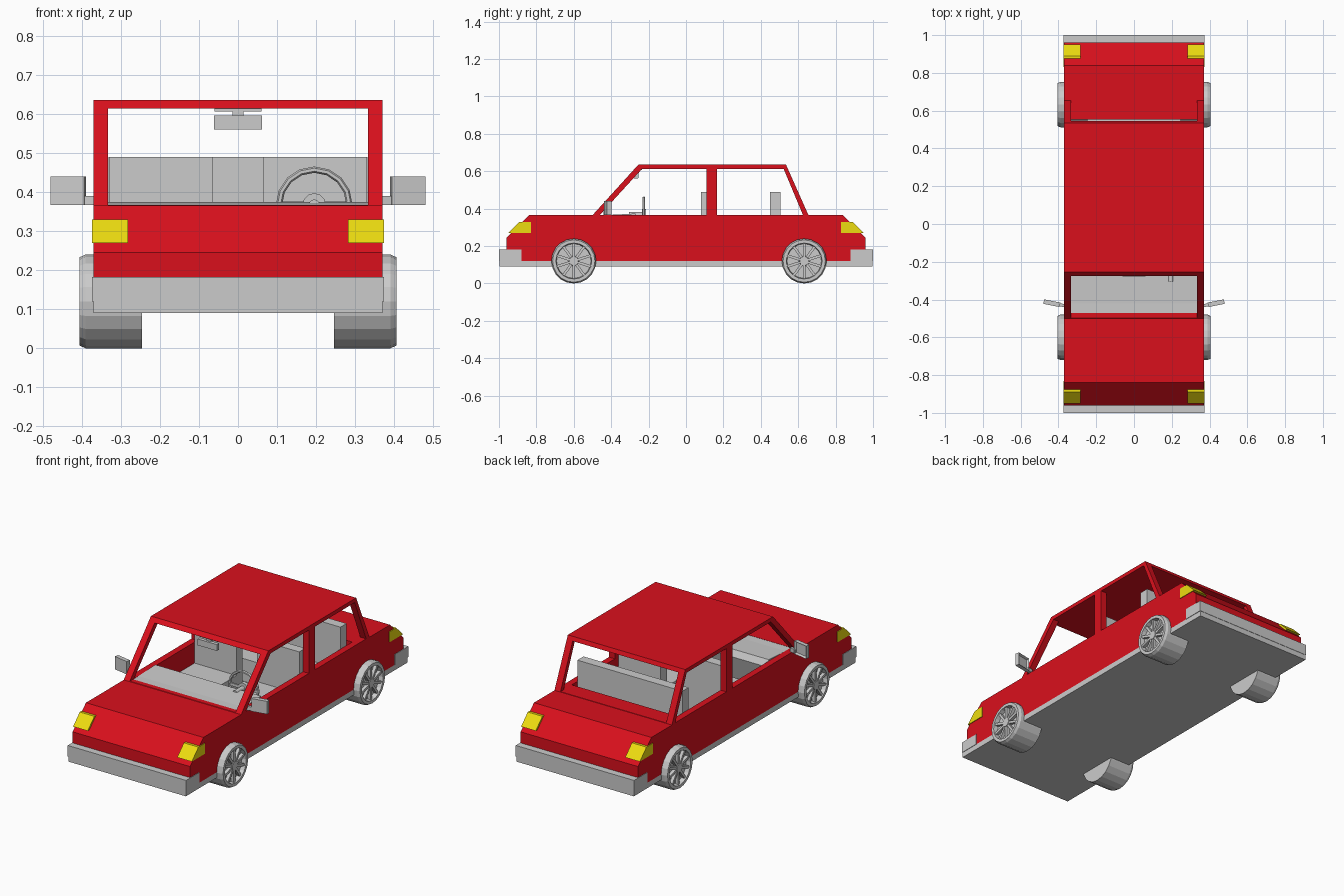
import bpy, bmesh
from math import pi, sin, cos, radians
from mathutils import Matrix, Vector

if "Cube" in bpy.data.objects:
    bpy.data.objects.remove(bpy.data.objects["Cube"])


def material(name, rgb):
    m = bpy.data.materials.new(name)
    m.diffuse_color = (*rgb, 1)
    m.use_nodes = True
    m.node_tree.nodes["Principled BSDF"].inputs["Base Color"].default_value = m.diffuse_color
    return m


RED = material("red_paint", (0.70, 0.005, 0.012))
YELLOW = material("yellow_lamp", (0.85, 0.72, 0.005))
CYAN = material("cyan_glass", (0.1, 0.65, 0.7))


def finish(name, bm, mat=None):
    bmesh.ops.recalc_face_normals(bm, faces=bm.faces)
    me = bpy.data.meshes.new(name)
    bm.to_mesh(me)
    bm.free()
    ob = bpy.data.objects.new(name, me)
    bpy.context.collection.objects.link(ob)
    if mat:
        me.materials.append(mat)
    return ob


def prism(name, pts, x0, x1, mat=None):
    """Extrude a (y, z) side profile from x0 to x1."""
    bm = bmesh.new()
    f = bm.faces.new([bm.verts.new((x0, y, z)) for y, z in pts])
    ext = bmesh.ops.extrude_face_region(bm, geom=[f])["geom"]
    bmesh.ops.translate(bm, vec=(x1 - x0, 0, 0),
                        verts=[v for v in ext if isinstance(v, bmesh.types.BMVert)])
    return finish(name, bm, mat)


def box(name, x0, x1, y0, y1, z0, z1, mat=None):
    return prism(name, [(y0, z0), (y1, z0), (y1, z1), (y0, z1)], x0, x1, mat)


def add_box(bm, size, matrix):
    bmesh.ops.create_cube(bm, size=1, matrix=matrix @ Matrix.Diagonal((*size, 1)))


# Body: one full side profile, hollowed by cabin and window cutters
body = prism("body", [(-.96, .12), (-.96, .245), (-.84, .365), (-.5, .365), (-.255, .635),
                      (.535, .635), (.655, .365), (.84, .365), (.96, .245), (.96, .12)],
             -.37, .37, RED)
cutters = [
    prism("cabin_cutter", [(-.47, .10), (-.47, .367), (-.6, .367), (-.4, .613), (.65, .613),
                           (.75, .367), (.553, .367), (.553, .10)], -.333, .333),
    prism("front_window_cutter", [(-.46, .367), (.11, .367), (.11, .613), (-.235, .613)], -.5, .5),
    prism("rear_window_cutter", [(.165, .367), (.625, .367), (.522, .613), (.165, .613)], -.5, .5),
]
for c in cutters:
    c.hide_render = True
    c.hide_set(True)
    mod = body.modifiers.new(c.name, 'BOOLEAN')
    mod.operation = 'DIFFERENCE'
    mod.solver = 'EXACT'
    mod.object = c

# Floor pan / sill, bumpers and corner lamps
box("floor_pan", -.37, .37, -.998, .998, .09, .121)
for end, s in (("front", 1), ("rear", -1)):
    box(end + "_bumper", -.373, .373, -1 * s, -.88 * s, .12, .182)
    lamp = [(-.95 * s, .27), (-.83 * s, .27), (-.83 * s, .33), (-.89 * s, .33)]
    for side in (-1, 1):
        prism(end + "_lamp", lamp, side * .282, side * .374, YELLOW)


# Wheels: turned tyre with recessed disc, ten spokes and a hub
def wheel(name, y, side, n=20):
    bm = bmesh.new()
    prof = [(0, .245), (.12, .245), (.12, .39), (.113, .405), (.096, .405), (.092, .38), (0, .38)]
    vs = [bm.verts.new((x, 0, r)) for r, x in prof]
    es = [bm.edges.new(p) for p in zip(vs, vs[1:])]
    bmesh.ops.spin(bm, geom=vs + es, axis=(1, 0, 0), cent=(0, 0, 0), steps=n, angle=2 * pi)
    bmesh.ops.remove_doubles(bm, verts=bm.verts, dist=1e-4)
    for i in range(10):
        rot = Matrix.Rotation(i * pi / 5, 4, 'X')
        add_box(bm, (.018, .014, .075), rot @ Matrix.Translation((.389, 0, .057)))
    bmesh.ops.create_cone(bm, cap_ends=True, segments=n, radius1=.028, radius2=.024, depth=.025,
                          matrix=Matrix.Translation((.389, 0, 0)) @ Matrix.Rotation(pi / 2, 4, 'Y'))
    bmesh.ops.scale(bm, vec=(side, 1, 1), verts=bm.verts)
    bmesh.ops.translate(bm, vec=(0, y, .12), verts=bm.verts)
    finish(name, bm)


for side in (-1, 1):
    wheel("front_wheel", -.6, side)
    wheel("rear_wheel", .632, side)

# Dashboard
prism("dashboard", [(-.475, .2), (-.475, .366), (-.42, .366), (-.27, .374), (-.25, .34),
                    (-.29, .2)], -.333, .333)

# Seats
for side in (-1, 1):
    a, b = side * .065, side * .33
    box("front_seat_back", a, b, .08, .135, .12, .49)
    box("front_seat_cushion", a, b, -.14, .08, .12, .25)
box("rear_seat_back", -.331, .331, .45, .505, .12, .49)
box("rear_seat_cushion", -.331, .331, .27, .45, .12, .25)

# Steering wheel: ring, three spokes, hub and column
bm = bmesh.new()
centre = Vector((.195, -.225, .367))
ring = [bm.verts.new((.09 + .008 * cos(t * pi / 3), 0, .008 * sin(t * pi / 3))) for t in range(6)]
loop = [bm.edges.new((ring[i], ring[(i + 1) % 6])) for i in range(6)]
# profile lies in XZ; tip it so it is turned around the Y axis
for v in ring:
    v.co = (v.co.x, v.co.z, 0)
bmesh.ops.spin(bm, geom=ring + loop, axis=(0, 1, 0), cent=(0, 0, 0), steps=16, angle=2 * pi)
bmesh.ops.remove_doubles(bm, verts=bm.verts, dist=1e-4)
for ang in (90, 180, 270):
    add_box(bm, (.016, .01, .085),
            Matrix.Rotation(radians(ang), 4, 'Y') @ Matrix.Translation((0, 0, .045)))
for r, d, y in ((.03, .02, 0), (.014, .08, -.04)):
    bmesh.ops.create_cone(bm, cap_ends=True, segments=12, radius1=r, radius2=r, depth=d,
                          matrix=Matrix.Translation((0, y, 0)) @ Matrix.Rotation(pi / 2, 4, 'X'))
bmesh.ops.translate(bm, vec=centre, verts=bm.verts)
finish("steering_wheel", bm)

# Door mirrors: arm plus a housing hollowed at the back
for side in (-1, 1):
    bm = bmesh.new()
    add_box(bm, (.088, .024, .073), Matrix.Translation((.066, 0, .0365)))
    back = max(bm.faces, key=lambda f: f.calc_center_median().y)
    bmesh.ops.inset_region(bm, faces=[back], thickness=.009)
    bmesh.ops.translate(bm, vec=(0, -.012, 0), verts=back.verts)
    add_box(bm, (.04, .016, .022), Matrix.Translation((.008, 0, .011)))
    bmesh.ops.rotate(bm, cent=(0, 0, 0), matrix=Matrix.Rotation(radians(11), 3, 'Z'),
                     verts=bm.verts)
    bmesh.ops.translate(bm, vec=(.37, -.432, .367), verts=bm.verts)
    bmesh.ops.scale(bm, vec=(side, 1, 1), verts=bm.verts)
    finish("door_mirror", bm)

# Interior mirror hung from the roof
box("cabin_mirror_base", -.06, .06, -.265, -.235, .606, .614)
box("cabin_mirror_stem", -.014, .014, -.265, -.25, .59, .61)
box("cabin_mirror", -.061, .061, -.277, -.257, .56, .596)
box("cabin_mirror_glass", -.056, .056, -.258, -.255, .564, .592, CYAN)
